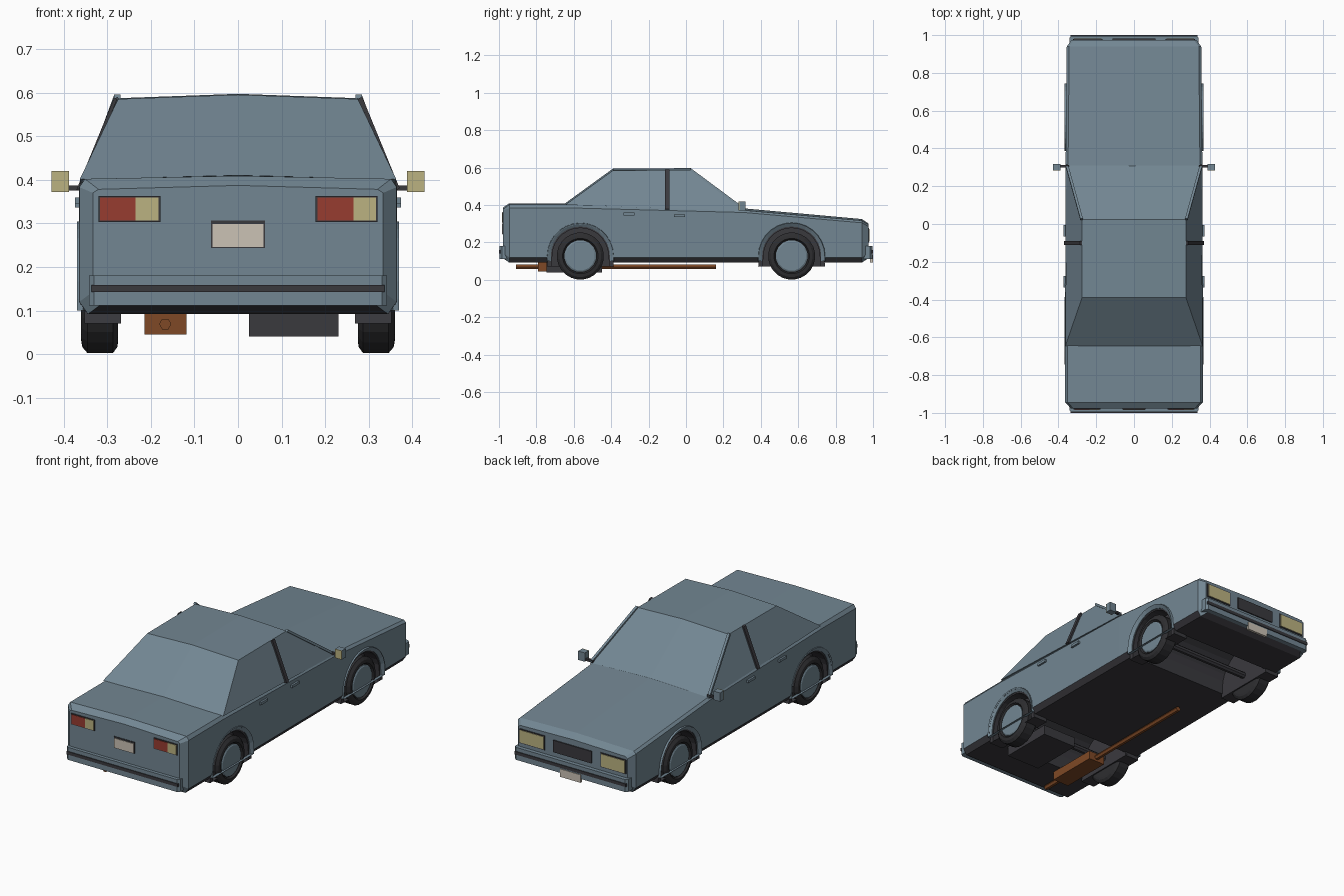
import bpy, bmesh, math
from mathutils import Vector

if "Cube" in bpy.data.objects:
    bpy.data.objects.remove(bpy.data.objects["Cube"])


def material(name, rgb):
    m = bpy.data.materials.new(name)
    m.diffuse_color = (*rgb, 1)
    m.use_nodes = True
    m.node_tree.nodes["Principled BSDF"].inputs["Base Color"].default_value = m.diffuse_color
    return m


BODY = material("slate_blue_paint", (0.17, 0.24, 0.29))
DARK = material("dark_trim", (0.042, 0.041, 0.048))
TYRE = material("tyre_rubber", (0.027, 0.027, 0.03))
RED = material("red_lamp", (0.31, 0.045, 0.03))
YELLOW = material("pale_yellow_lamp", (0.50, 0.45, 0.22))
BEIGE = material("plate_beige", (0.60, 0.54, 0.46))
RUST = material("rusty_brown", (0.21, 0.066, 0.019))


def finish(name, bm, mats):
    bmesh.ops.recalc_face_normals(bm, faces=bm.faces[:])
    me = bpy.data.meshes.new(name)
    bm.to_mesh(me)
    bm.free()
    for m in mats:
        me.materials.append(m)
    ob = bpy.data.objects.new(name, me)
    bpy.context.collection.objects.link(ob)
    return ob


def loft(name, rings, *mats, closed=False):
    """Skin equal-length rings; cap the ends, or join last to first if closed."""
    bm = bmesh.new()
    vs = [[bm.verts.new(p) for p in r] for r in rings]
    n = len(vs[0])
    pairs = list(zip(vs, vs[1:])) + ([(vs[-1], vs[0])] if closed else [])
    for a, b in pairs:
        for i in range(n):
            j = (i + 1) % n
            bm.faces.new((a[i], a[j], b[j], b[i]))
    if not closed:
        bm.faces.new(vs[0])
        bm.faces.new(vs[-1])
    return finish(name, bm, mats)


def box(name, x, y, z, *mats):
    return loft(name, [[(x[0], y[0], h), (x[1], y[0], h), (x[1], y[1], h), (x[0], y[1], h)]
                       for h in z], *mats)


def bar(name, a, b, w, d, mat):
    """Square bar between two points."""
    w, d = Vector(w), Vector(d)
    return loft(name, [[Vector(p) + s * w + t * d for s, t in
                        ((-1, -1), (1, -1), (1, 1), (-1, 1))] for p in (a, b)], mat)


def circle_x(x, y, z, r, n):
    return [(x, y + r * math.cos(2 * math.pi * (i + .5) / n),
             z + r * math.sin(2 * math.pi * (i + .5) / n)) for i in range(n)]


def arch(x, y, r, low, flare=0.0, n=14):
    """Wheel arch outline: half circle with legs reaching down to height low."""
    pts = [(x, y + r * math.cos(math.pi * i / n), AXLE_Z + r * math.sin(math.pi * i / n))
           for i in range(n + 1)]
    return pts + [(x, y - r - flare, low), (x, y + r + flare, low)]


AXLE_Z, WHEEL_Y = 0.127, 0.565

# Lower body: cross sections along y (half width, shoulder z, edge z, centre z)
stations = [(-0.978, .333, .37, .378, .387, .115), (-0.945, .364, .383, .402, .409, .092),
            (-0.64, .365, .385, .402, .408, .092), (0.31, .362, .36, .372, .382, .092),
            (0.94, .356, .305, .317, .325, .092), (0.975, .33, .285, .295, .302, .115)]
rings = []
for y, w, sh, edge, mid, low in stations:
    half = [(w - .02, low), (w, low + .028), (w, sh), (w - .013, edge)]
    rings.append([(x, y, z) for x, z in half] + [(0, y, mid)]
                 + [(-x, y, z) for x, z in reversed(half)])
body = loft("lower_body", rings, BODY, DARK)
for f in body.data.polygons:
    if f.normal.z < -0.5:
        f.material_index = 1

# Wheel arches cut through the body
for y in (-WHEEL_Y, WHEEL_Y):
    cutter = loft("arch_cutter", [arch(x, y, .17, .02) for x in (-.5, .5)], BODY, DARK)
    for f in cutter.data.polygons:
        f.material_index = 1
    cut = body.modifiers.new("arch", 'BOOLEAN')
    cut.operation, cut.solver, cut.object = 'DIFFERENCE', 'EXACT', cutter
    bpy.context.view_layer.objects.active = body
    bpy.ops.object.modifier_apply(modifier=cut.name)
    bpy.data.objects.remove(cutter)

# Cabin: base outline, shoulder and crowned roof
base = [(.363, -.645, .385), (.36, .315, .355)]
roof = [(.275, -.39, .585), (.275, .025, .587)]


def outline(pair, lift):
    (x0, y0, z0), (x1, y1, z1) = pair
    return [(x0, y0, z0), (x1, y1, z1), (0, y1, z1 + lift), (-x1, y1, z1),
            (-x0, y0, z0), (0, y0, z0 + lift)]


bm = bmesh.new()
lo = [bm.verts.new(p) for p in outline([(.363, -.645, .401), (.358, .315, .368)], .009)]
hi = [bm.verts.new(p) for p in outline(roof, .010)]
for i in range(6):
    j = (i + 1) % 6
    bm.faces.new((lo[i], lo[j], hi[j], hi[i]))
for ring in (lo, hi):
    bm.faces.new((ring[0], ring[1], ring[2], ring[5]))
    bm.faces.new((ring[2], ring[3], ring[4], ring[5]))
finish("cabin", bm, [BODY])

# Parts on both sides
for s, side in ((1, "right"), (-1, "left")):
    def span(a, b):
        return sorted((s * a, s * b))

    bar("windshield_pillar_" + side, (s * .356, .312, .376), (s * .277, .024, .590),
        (.007, 0, 0), (0, .004, .005), BODY)
    bar("door_pillar_" + side, (s * .366, -.10, .378), (s * .280, -.10, .588),
        (0, .011, 0), (.005, 0, .002), DARK)
    for y, z in ((-.305, .352), (-.035, .343)):
        box("door_handle_" + side, span(.355, .374), (y - .03, y + .03), (z - .007, z + .007), BODY)

    # Mirror with pale glass on the rear face
    box("mirror_arm_" + side, span(.345, .395), (.298, .312), (.375, .387), DARK)
    box("mirror_housing_" + side, span(.388, .428), (.286, .318), (.372, .42), BODY)
    box("mirror_glass_" + side, span(.388, .428), (.282, .286), (.372, .42), YELLOW)

    for y, end in ((-WHEEL_Y, "rear"), (WHEEL_Y, "front")):
        tag = end + "_" + side
        # Tyre with chamfered shoulders and a recessed rim seat
        prof = [(.275, .10), (.277, .112), (.287, .126), (.345, .126), (.357, .112),
                (.360, .095), (.350, .088)]
        tyre = loft("tyre_" + tag, [circle_x(s * x, y, AXLE_Z, r, 24) for x, r in prof], TYRE)
        loft("hubcap_" + tag, [circle_x(s * x, y, AXLE_Z, r, 16)
                               for x, r in ((.33, .085), (.354, .085), (.358, .078))], BODY)
        # Liner behind the wheel and band hanging below the sill
        loft("wheel_liner_" + tag, [arch(s * x, y, .172, .07, .006) for x in (.268, .276)], DARK)
        loft("liner_band_" + tag, [arch(s * x, y, r, .07, .006) for x, r in
                                   ((.276, .173), (.352, .173), (.352, .150), (.276, .150))],
             DARK, closed=True)
        # Painted arch lip
        loft("arch_lip_" + tag, [arch(s * x, y, r, .10) for x, r in
                                 ((.355, .180), (.369, .177), (.356, .158), (.352, .158))],
             BODY, closed=True)

    # Headlamps
    box("headlamp_frame_" + side, span(.168, .322), (.96, .979), (.20, .278), DARK)
    box("headlamp_" + side, span(.173, .317), (.96, .982), (.205, .273), YELLOW)

# Tail lamps: red left part, pale right part
for x0, x1, split, side in ((-.32, -.178, -.235, "left"), (.178, .32, .265, "right")):
    box("tail_lamp_frame_" + side, (x0, x1), (-.982, -.96), (.303, .363), DARK)
    box("tail_lamp_red_" + side, (x0 + .004, split), (-.985, -.96), (.307, .359), RED)
    box("tail_lamp_pale_" + side, (split, x1 - .004), (-.985, -.96), (.307, .359), YELLOW)

# Bumpers with dark rubbing strips
for s, end in ((-1, "rear"), (1, "front")):
    loft("bumper_" + end, [[(-w, s * .95, z), (-w, s * .985, z), (-w + .012, s * .996, z),
                            (w - .012, s * .996, z), (w, s * .985, z), (w, s * .95, z)]
                           for z, w in ((.112, .342), (.18, .342))], BODY)
    box("bumper_strip_" + end, (-.336, .336), sorted((s * .98, s * 1.0)), (.142, .159), DARK)

# Grille and number plates
box("grille", (-.115, .115), (.96, .981), (.205, .27), DARK)
box("rear_plate_frame", (-.062, .062), (-.981, -.96), (.243, .306), DARK)
box("rear_plate", (-.059, .059), (-.984, -.96), (.246, .298), BEIGE)
box("front_plate", (-.062, .062), (.985, .999), (.092, .135), BEIGE)

# Underside: axles, fuel tank, exhaust
for y, end in ((-WHEEL_Y, "rear"), (WHEEL_Y, "front")):
    loft("axle_" + end, [circle_x(x, y, AXLE_Z, .018, 8) for x in (-.3, .3)], DARK)
box("fuel_tank", (.025, .23), (-.745, -.45), (.04, .094), DARK)
box("muffler", (-.215, -.118), (-.79, -.50), (.045, .092), RUST)
loft("exhaust_pipe", [[(-.167 + .014 * math.cos(i * math.pi / 3), y,
                        .069 + .014 * math.sin(i * math.pi / 3)) for i in range(6)]
                      for y in (-.91, .16)], RUST)
